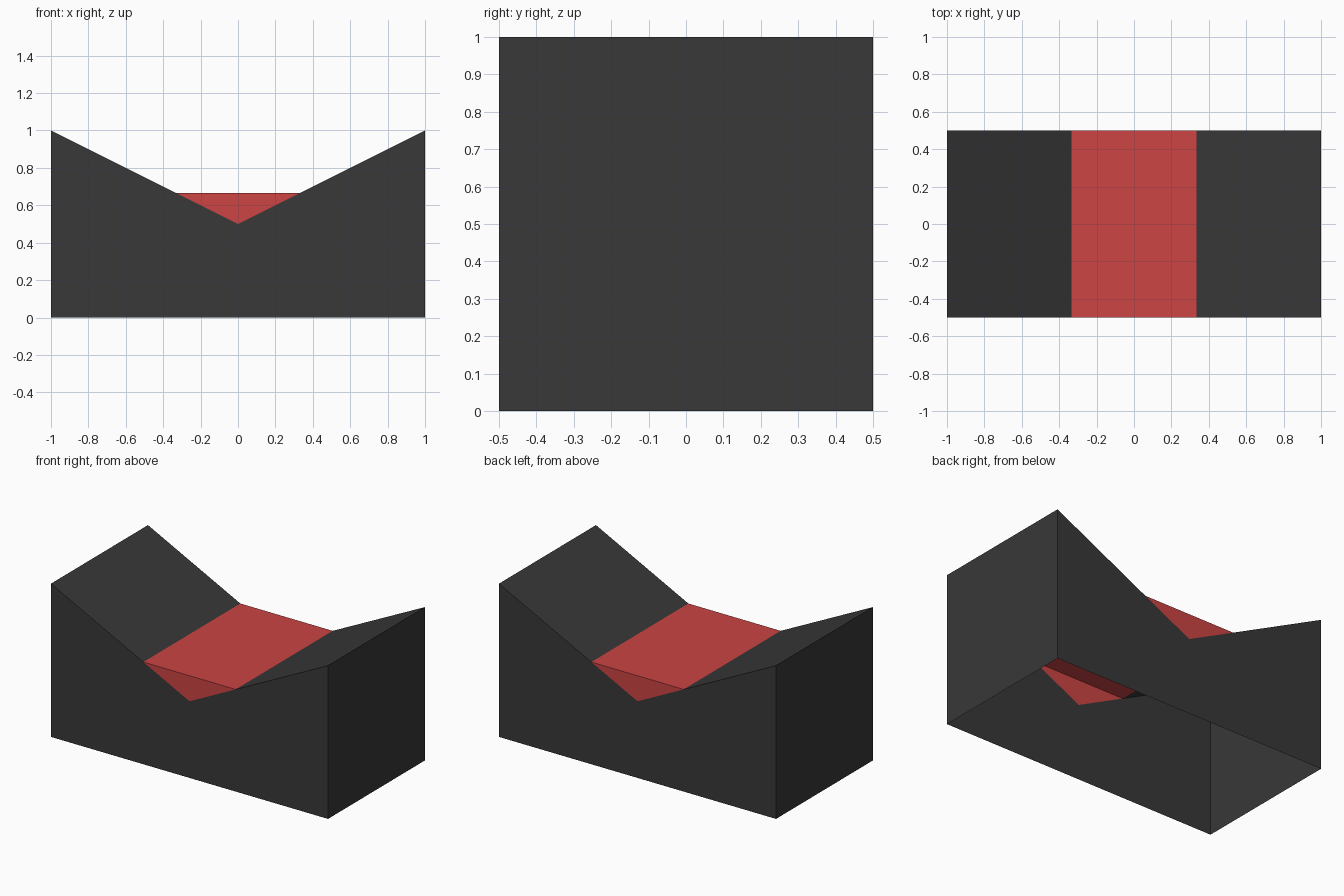
import bpy
import bmesh

cube = bpy.data.objects.get("Cube")
if cube:
    bpy.data.objects.remove(cube, do_unlink=True)

HALF_DEPTH = 0.5
THIRD = 1 / 3      # half width of the filled valley
FILL_Z = 2 / 3     # height of the fill surface


def make_material(name, color):
    mat = bpy.data.materials.new(name)
    mat.use_nodes = True
    mat.diffuse_color = color
    mat.node_tree.nodes["Principled BSDF"].inputs["Base Color"].default_value = color
    return mat


def open_prism(name, profile, walls, mat):
    """Extrude a clockwise (x, z) profile along y, walling only the listed edges."""
    bm = bmesh.new()
    front = [bm.verts.new((x, -HALF_DEPTH, z)) for x, z in profile]
    back = [bm.verts.new((x, HALF_DEPTH, z)) for x, z in profile]
    bm.faces.new(front[::-1])
    bm.faces.new(back)
    for i in walls:
        j = (i + 1) % len(profile)
        bm.faces.new((front[i], front[j], back[j], back[i]))
    mesh = bpy.data.meshes.new(name)
    bm.to_mesh(mesh)
    bm.free()
    mesh.materials.append(mat)
    obj = bpy.data.objects.new(name, mesh)
    bpy.context.collection.objects.link(obj)
    return obj


charcoal = make_material("charcoal", (0.0395, 0.0395, 0.0395, 1))
red = make_material("soft red", (0.604, 0.058, 0.058, 1))

# Hollow block with a V-shaped top, open underneath and below the fill
open_prism("valley_block",
           [(-1, 0), (-1, 1), (-THIRD, FILL_Z), (0, 0.5), (THIRD, FILL_Z), (1, 1), (1, 0)],
           (0, 1, 4, 5), charcoal)

# Flat-topped wedge filling the bottom of the valley
open_prism("valley_fill",
           [(-THIRD, FILL_Z), (THIRD, FILL_Z), (0, 0.5)],
           (0,), red)
